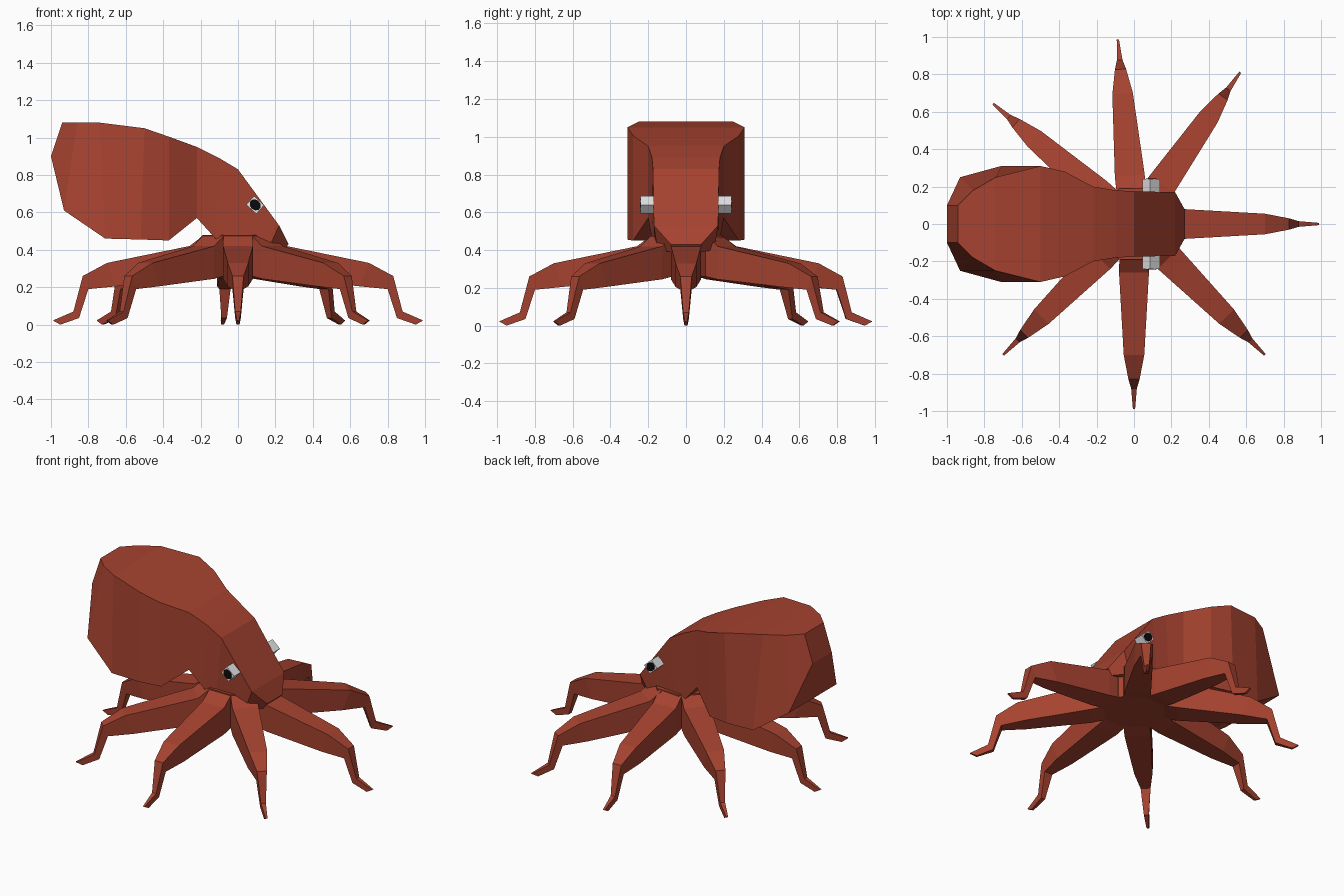
import bpy, bmesh, math
from mathutils import Matrix

if "Cube" in bpy.data.objects:
    bpy.data.objects.remove(bpy.data.objects["Cube"])


def material(name, rgb):
    m = bpy.data.materials.new(name)
    m.diffuse_color = (*rgb, 1)
    m.use_nodes = True
    m.node_tree.nodes["Principled BSDF"].inputs["Base Color"].default_value = m.diffuse_color
    return m


RED = material("brick_red", (0.38, 0.055, 0.029))
WHITE = material("eye_white", (0.78, 0.78, 0.78))
BLACK = material("pupil_black", (0.003, 0.003, 0.003))


def finish(bm, name, mat, matrix=Matrix()):
    bmesh.ops.recalc_face_normals(bm, faces=bm.faces)
    me = bpy.data.meshes.new(name)
    bm.to_mesh(me)
    bm.free()
    me.materials.append(mat)
    ob = bpy.data.objects.new(name, me)
    ob.matrix_world = matrix
    bpy.context.collection.objects.link(ob)
    return ob


def loft(name, sections, mat, matrix=Matrix()):
    """Four-sided loft; a section is top x, z, half width, bottom x, z, half width."""
    bm = bmesh.new()
    rings = []
    for tx, tz, tw, bx, bz, bw in sections:
        pts = [(tx, -tw, tz), (tx, tw, tz), (bx, bw, bz), (bx, -bw, bz)]
        rings.append([bm.verts.new(p) for p in pts])
    for a, b in zip(rings, rings[1:]):
        for i in range(4):
            j = (i + 1) % 4
            bm.faces.new((a[i], a[j], b[j], b[i]))
    bm.faces.new(rings[0])
    bm.faces.new(rings[-1])
    return finish(bm, name, mat, matrix)


# Mantle and head, from the back end to the face
loft("body", [
    (-0.94, 1.08, 0.10, -1.00, 0.90, 0.10),
    (-0.86, 1.08, 0.18, -0.93, 0.61, 0.25),
    (-0.74, 1.08, 0.25, -0.71, 0.46, 0.31),
    (-0.50, 1.05, 0.31, -0.52, 0.455, 0.31),
    (-0.37, 1.005, 0.28, -0.37, 0.45, 0.28),
    (-0.22, 0.95, 0.20, -0.22, 0.57, 0.20),
    (-0.10, 0.89, 0.18, -0.12, 0.46, 0.18),
    (0.00, 0.83, 0.175, -0.04, 0.42, 0.17),
    (0.22, 0.53, 0.17, 0.16, 0.40, 0.15),
    (0.27, 0.43, 0.08, 0.24, 0.39, 0.08),
], RED)

# Hub joining the arms
bm = bmesh.new()
bmesh.ops.create_cone(bm, cap_ends=True, segments=8, radius1=0.205, radius2=0.205, depth=0.22,
                      matrix=Matrix.Translation((0, 0, 0.37)) @ Matrix.Rotation(math.pi / 8, 4, 'Z'))
finish(bm, "hub", RED)

# Eight arms
ARM = [
    (0.18, 0.48, 0.078, 0.18, 0.26, 0.078),
    (0.26, 0.42, 0.08, 0.26, 0.245, 0.08),
    (0.70, 0.33, 0.055, 0.65, 0.205, 0.055),
    (0.83, 0.26, 0.030, 0.80, 0.19, 0.030),
    (0.88, 0.07, 0.015, 0.85, 0.035, 0.015),
    (0.99, 0.022, 0.006, 0.95, 0.0, 0.008),
]
for n, angle in enumerate((0, 55, 95, 139.5, 180, 225, 270, 315)):
    loft(f"arm_{n + 1}", ARM, RED, Matrix.Rotation(math.radians(angle), 4, 'Z'))

# Eyes: tilted blocks with a thin pupil plate on the outside
for side, label in ((-1, "right"), (1, "left")):
    tilt = Matrix.Translation((0.092, side * 0.2, 0.64)) @ Matrix.Rotation(math.radians(42), 4, 'Y')
    bm = bmesh.new()
    bmesh.ops.create_cube(bm, size=1, matrix=Matrix.Diagonal((0.073, 0.08, 0.062, 1)))
    finish(bm, f"{label}_eye", WHITE, tilt)
    bm = bmesh.new()
    bmesh.ops.create_cone(bm, cap_ends=True, segments=10, radius1=0.03, radius2=0.03, depth=0.006,
                          matrix=Matrix.Translation((0, side * 0.041, 0))
                          @ Matrix.Diagonal((1.1, 1, 0.9, 1)) @ Matrix.Rotation(math.pi / 2, 4, 'X'))
    finish(bm, f"{label}_pupil", BLACK, tilt)
